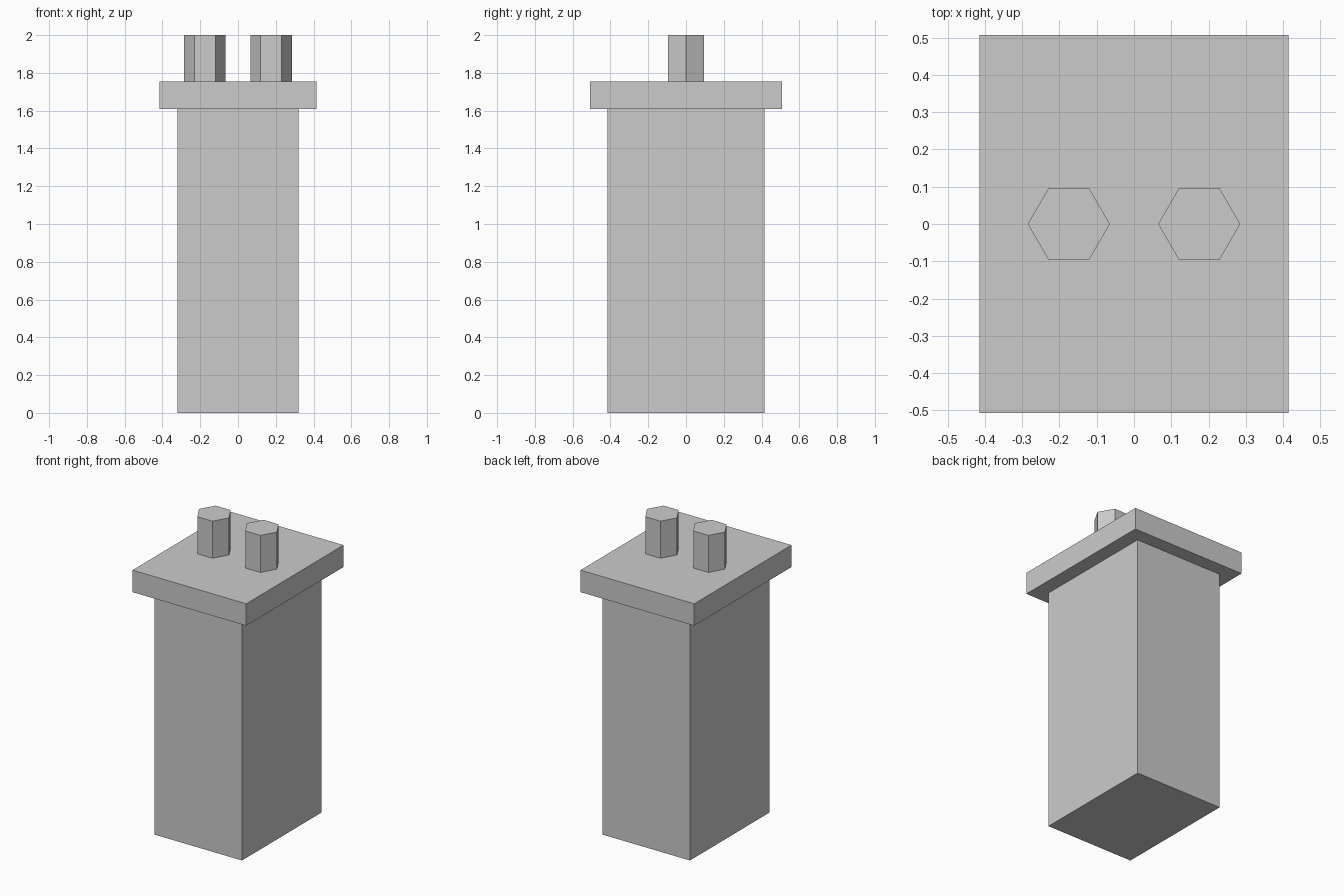
import bpy
import math

cube = bpy.data.objects.get("Cube")
if cube:
    bpy.data.objects.remove(cube, do_unlink=True)

# One plain grey for the whole chimney
GREY = (0.6, 0.6, 0.6, 1.0)
stone = bpy.data.materials.new("stone_grey")
stone.use_nodes = True
stone.diffuse_color = GREY
stone.node_tree.nodes["Principled BSDF"].inputs["Base Color"].default_value = GREY


def finish(name):
    obj = bpy.context.object
    obj.name = obj.data.name = name
    obj.data.materials.clear()
    obj.data.materials.append(stone)
    return obj


def block(name, width, depth, bottom, top):
    bpy.ops.mesh.primitive_cube_add(size=1, location=(0, 0, (bottom + top) / 2))
    obj = finish(name)
    obj.scale = (width, depth, top - bottom)
    bpy.ops.object.transform_apply(location=False, rotation=False, scale=True)


def pot(name, x, radius, bottom, top):
    bpy.ops.mesh.primitive_cylinder_add(
        vertices=6, radius=radius, depth=top - bottom,
        location=(x, 0, (bottom + top) / 2), rotation=(0, 0, math.pi / 2))
    finish(name)


STACK_TOP, CAP_TOP, POT_TOP = 1.61, 1.755, 2.0

# Stack and overhanging cap
block("chimney_stack", 0.64, 0.83, 0, STACK_TOP)
block("chimney_cap", 0.83, 1.014, STACK_TOP, CAP_TOP)

# Pair of hexagonal pots, corners pointing sideways
for side, sign in (("left", 1), ("right", -1)):
    pot(f"chimney_pot_{side}", sign * 0.175, 0.11, CAP_TOP, POT_TOP)
